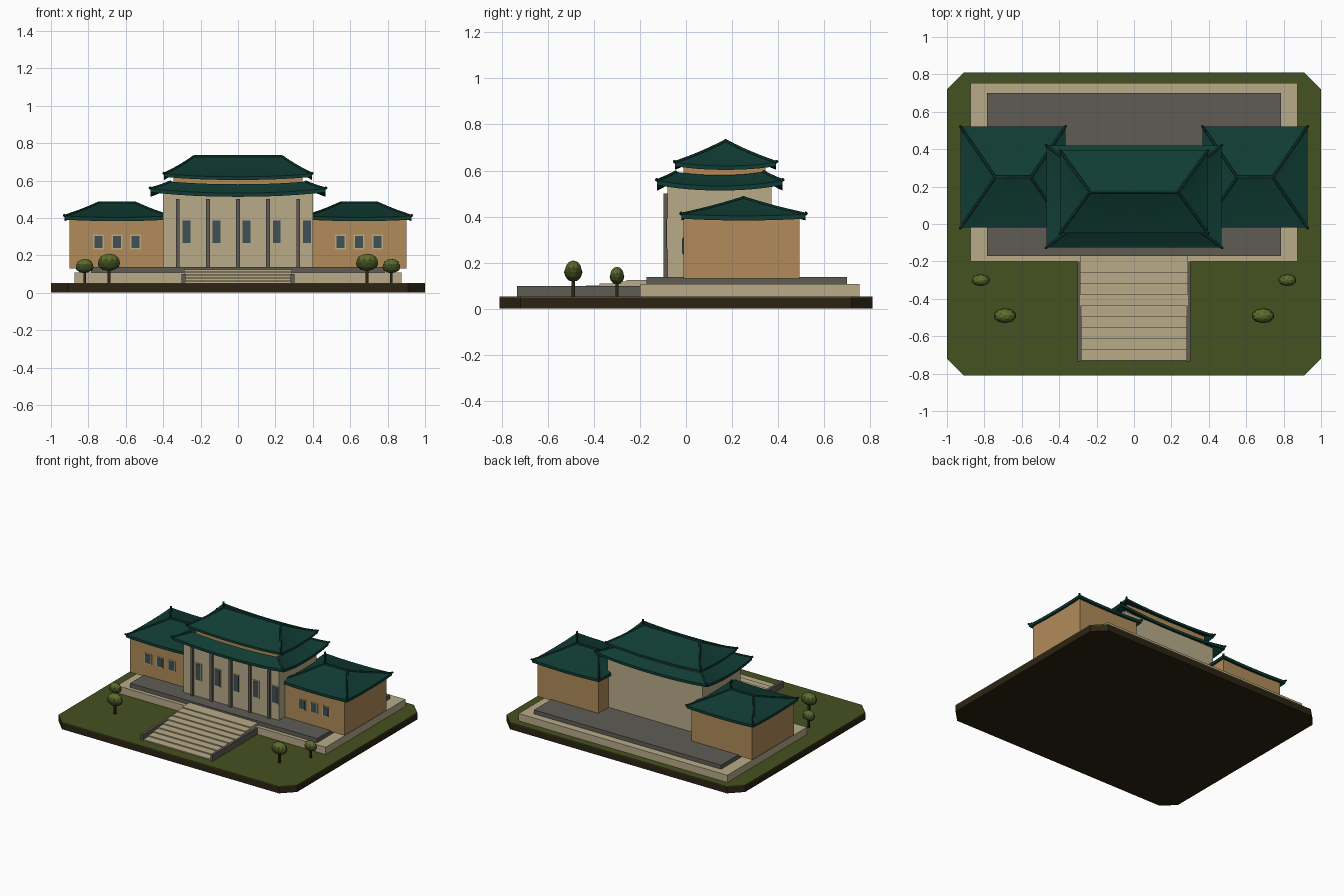
import bpy
import bmesh
from mathutils import Matrix, Vector

old = bpy.data.objects.get("Cube")
if old:
    bpy.data.objects.remove(old, do_unlink=True)


def material(name, rgb):
    m = bpy.data.materials.new(name)
    m.use_nodes = True
    m.diffuse_color = (*rgb, 1)
    m.node_tree.nodes["Principled BSDF"].inputs["Base Color"].default_value = (*rgb, 1)
    return m


CREAM = material("cream stone", (0.48, 0.41, 0.25))
TAN = material("tan wall", (0.44, 0.26, 0.10))
GREY = material("grey stone", (0.115, 0.107, 0.09))
GREEN = material("roof green", (0.005, 0.045, 0.034))
RIB = material("dark ridge green", (0.004, 0.03, 0.023))
GRASS = material("grass", (0.06, 0.083, 0.015))
SOIL = material("dark soil", (0.025, 0.017, 0.006))
GLASS = material("window glass", (0.05, 0.08, 0.09))
LEAF = material("leaf green", (0.11, 0.15, 0.025))
DARK_LEAF = material("shaded leaf green", (0.05, 0.07, 0.015))


def finish(name, bm, mat):
    bmesh.ops.recalc_face_normals(bm, faces=bm.faces)
    me = bpy.data.meshes.new(name)
    bm.to_mesh(me)
    bm.free()
    me.materials.append(mat)
    ob = bpy.data.objects.new(name, me)
    bpy.context.collection.objects.link(ob)
    return ob


def box(name, x, y, z, mat):
    """Box from (min, max) ranges."""
    bm = bmesh.new()
    bmesh.ops.create_cube(bm, size=1)
    for v in bm.verts:
        v.co = [r[0] if c < 0 else r[1] for c, r in zip(v.co, (x, y, z))]
    return finish(name, bm, mat)


def slab(name, hx, hy, cut, z0, z1, mat):
    """Rectangular slab with chamfered corners."""
    corners = [(1, 1), (-1, 1), (-1, -1), (1, -1)]
    pts = []
    for i, (sx, sy) in enumerate(corners):
        pair = [(sx * hx, sy * (hy - cut)), (sx * (hx - cut), sy * hy)]
        pts += pair if i % 2 == 0 else pair[::-1]
    bm = bmesh.new()
    face = bm.faces.new([bm.verts.new((x, y, z0)) for x, y in pts])
    top = bmesh.ops.extrude_face_region(bm, geom=[face])["geom"]
    bmesh.ops.translate(bm, vec=(0, 0, z1 - z0),
                        verts=[g for g in top if isinstance(g, bmesh.types.BMVert)])
    return finish(name, bm, mat)


def rib(name, points, radius):
    """Six-sided beam along a path."""
    cu = bpy.data.curves.new(name, "CURVE")
    cu.dimensions = "3D"
    cu.bevel_depth = radius
    cu.bevel_resolution = 1
    cu.use_fill_caps = True
    sp = cu.splines.new("POLY")
    sp.points.add(len(points) - 1)
    for p, co in zip(sp.points, points):
        p.co = (*co, 1)
    cu.materials.append(RIB)
    ob = bpy.data.objects.new(name, cu)
    bpy.context.collection.objects.link(ob)
    bpy.ops.object.select_all(action="DESELECT")
    ob.select_set(True)
    bpy.context.view_layer.objects.active = ob
    bpy.ops.object.convert(target="MESH")


def roof(name, centre, eave, top, z0, z1, lift, thick, fade=1.0, rows=6, seg=12):
    """Hipped roof with sagging slopes and upturned corners."""
    def point(u, v, t):
        hx = eave[0] + (top[0] - eave[0]) * t
        hy = eave[1] + (top[1] - eave[1]) * t
        z = z0 + (z1 - z0) * t * (0.8 + 0.2 * t)
        z += lift * (1 - fade * t) * min(abs(u), abs(v)) ** 2.2
        return Vector((centre[0] + u * hx, centre[1] + v * hy, z))

    ring = []
    for k in range(seg):
        s = -1 + 2 * k / seg
        ring += [(0, k, (s, -1)), (1, k, (1, s)), (2, k, (-s, 1)), (3, k, (-1, -s))]
    ring = [uv for _, _, uv in sorted(ring)]
    n = len(ring)
    bm = bmesh.new()
    levels = [(r / rows, 0) for r in range(rows + 1)]
    levels = [(t, thick) for t, _ in reversed(levels)] + levels
    loops = [[bm.verts.new(point(u, v, t) - Vector((0, 0, drop))) for u, v in ring]
             for t, drop in levels]
    for a, b in zip(loops, loops[1:]):
        for i in range(n):
            j = (i + 1) % n
            bm.faces.new((a[i], a[j], b[j], b[i]))
    bmesh.ops.remove_doubles(bm, verts=bm.verts, dist=0.0005)
    finish(name, bm, GREEN)
    # hip ribs with a small flick at the tip, then the ridge
    for i, (u, v) in enumerate([(-1, -1), (1, -1), (1, 1), (-1, 1)]):
        path = [point(u, v, r / rows) for r in range(rows + 1)]
        tip = path[0] + Vector((u * 0.004, v * 0.004, 0.006))
        rib(f"{name}_hip_{i + 1}", [tip] + path, 0.007)
    if top[1] == 0:
        rib(f"{name}_ridge", [point(-1, 0, 1), point(1, 0, 1)], 0.008)


def window(name, x, z, w, h, y):
    box(name + "_frame", (x - w / 2 - 0.007, x + w / 2 + 0.007), (y - 0.004, y + 0.002),
        (z - h / 2 - 0.007, z + h / 2 + 0.007), CREAM)
    box(name + "_glass", (x - w / 2, x + w / 2), (y - 0.007, y),
        (z - h / 2, z + h / 2), GLASS)


# ground and terraces
slab("soil_base", 1, 0.81, 0.09, 0, 0.046, SOIL)
slab("lawn", 1, 0.81, 0.09, 0.046, 0.052, GRASS)
box("lower_terrace", (-0.875, 0.875), (-0.2, 0.755), (0.05, 0.107), CREAM)
box("upper_terrace", (-0.785, 0.785), (-0.172, 0.7), (0.105, 0.138), GREY)

# front stairs
STEPS = 9
run, rise = 0.53 / STEPS, 0.073 / STEPS
for i in range(STEPS):
    box(f"step_{i + 1}", (-0.288, 0.288), (-0.73 + i * run, -0.17),
        (0.05 + i * rise, 0.052 + (i + 1) * rise), CREAM)

# main hall
box("hall_walls", (-0.4, 0.4), (-0.08, 0.372), (0.13, 0.54), CREAM)
box("upper_storey", (-0.345, 0.345), (-0.01, 0.345), (0.53, 0.625), TAN)
for i in range(5):
    x = -0.322 + i * 0.161
    box(f"column_{i + 1}", (x - 0.01, x + 0.01), (-0.097, -0.078), (0.138, 0.5), GREY)
    window(f"hall_window_{i + 1}", x + 0.046, 0.325, 0.042, 0.12, -0.08)
roof("lower_roof", (0, 0.147), (0.468, 0.272), (0.36, 0.19), 0.533, 0.58, 0.024, 0.02, fade=0.4)
roof("upper_roof", (0, 0.172), (0.395, 0.22), (0.235, 0), 0.62, 0.729, 0.016, 0.017)

# side wings, stair walls and trees
for side, s in (("left", 1), ("right", -1)):
    box(f"{side}_wing", sorted((s * 0.39, s * 0.9)), (-0.01, 0.493), (0.13, 0.405), TAN)
    roof(f"{side}_wing_roof", (s * 0.647, 0.25), (0.28, 0.27), (0.095, 0),
         0.403, 0.482, 0.008, 0.02)
    for i in range(3):
        window(f"{side}_wing_window_{i + 1}", s * (0.548 + i * 0.099), 0.272, 0.045, 0.065, -0.01)
    box(f"{side}_stair_wall", sorted((s * 0.282, s * 0.302)), (-0.735, -0.2), (0.05, 0.099), GREY)
    for size, x, y, z, k in (("large", 0.69, -0.49, 0.165, 1), ("small", 0.82, -0.3, 0.145, 0.8)):
        box(f"{side}_{size}_trunk", (s * x - 0.007, s * x + 0.007),
            (y - 0.007, y + 0.007), (0.05, z), SOIL)
        for part, mat, dz, r in (("crown", LEAF, 0.006, 0.9), ("undergrowth", DARK_LEAF, -0.007, 1)):
            bm = bmesh.new()
            bmesh.ops.create_icosphere(bm, subdivisions=2, radius=r * k)
            bmesh.ops.transform(bm, verts=bm.verts, matrix=Matrix.Translation((s * x, y, z + dz))
                                @ Matrix.Diagonal((0.062, 0.04, 0.042, 1)))
            finish(f"{side}_{size}_tree_{part}", bm, mat)
